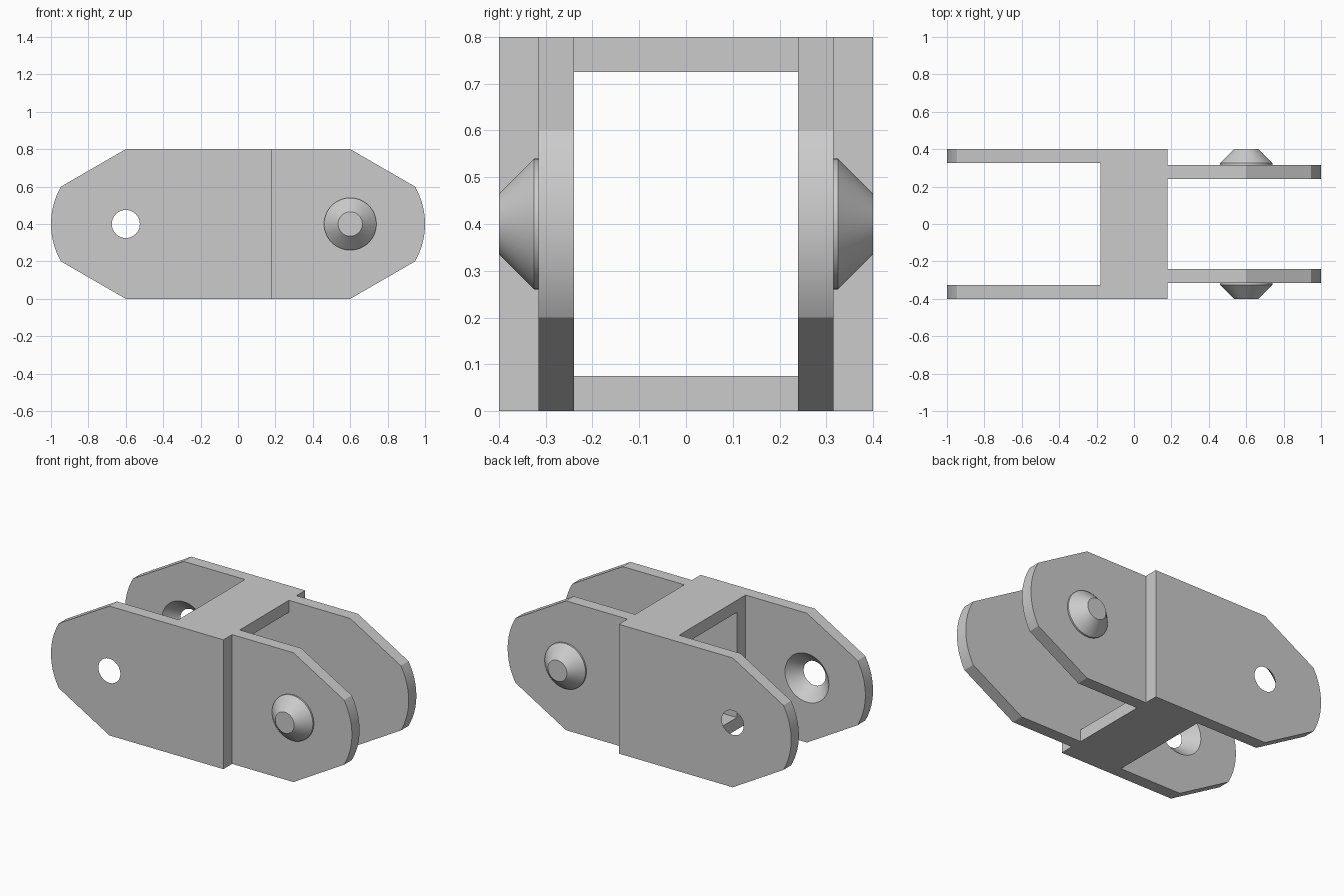
import bpy, bmesh, math

if "Cube" in bpy.data.objects:
    bpy.data.objects.remove(bpy.data.objects["Cube"])

grey = bpy.data.materials.new("light grey")
grey.diffuse_color = (0.6, 0.6, 0.6, 1)
grey.use_nodes = True
grey.node_tree.nodes["Principled BSDF"].inputs["Base Color"].default_value = grey.diffuse_color


def make_object(name, bm):
    bmesh.ops.recalc_face_normals(bm, faces=bm.faces)
    mesh = bpy.data.meshes.new(name)
    bm.to_mesh(mesh)
    bm.free()
    obj = bpy.data.objects.new(name, mesh)
    bpy.context.collection.objects.link(obj)
    mesh.materials.append(grey)
    return obj


def activate(obj):
    bpy.ops.object.select_all(action='DESELECT')
    obj.select_set(True)
    bpy.context.view_layer.objects.active = obj


def box(name, x0, x1, y0, y1, z0, z1):
    bm = bmesh.new()
    bmesh.ops.create_cube(bm, size=1)
    for v in bm.verts:
        v.co = (x1 if v.co.x > 0 else x0,
                y1 if v.co.y > 0 else y0,
                z1 if v.co.z > 0 else z0)
    return make_object(name, bm)


def lathe(name, x, z, side, profile, base_cap, n=48):
    """Stack rings (radius, distance from centre plane) along y."""
    bm = bmesh.new()
    rings = [[bm.verts.new((x + r * math.cos(2 * math.pi * i / n), side * y,
                            z + r * math.sin(2 * math.pi * i / n)))
              for i in range(n)] for r, y in profile]
    for a, b in zip(rings, rings[1:]):
        for i in range(n):
            j = (i + 1) % n
            bm.faces.new((a[i], a[j], b[j], b[i]))
    bm.faces.new(rings[-1])
    if base_cap:
        bm.faces.new(rings[0])
    obj = make_object(name, bm)
    if not base_cap and obj.data.polygons[-1].normal.y * side < 0:
        obj.data.flip_normals()
    return obj


def cut(obj, cutter):
    cutter.hide_render = True
    mod = obj.modifiers.new("cut", 'BOOLEAN')
    mod.operation = 'DIFFERENCE'
    mod.solver = 'EXACT'
    mod.object = cutter
    activate(obj)
    bpy.ops.object.modifier_apply(modifier=mod.name)
    bpy.data.objects.remove(cutter)


# Link body: side outline with tapered, rounded ends, extruded across y
right = [(0.6, 0.0)]
for i in range(17):
    a = math.radians(-30 + 60 * i / 16)
    right.append((0.6 + 0.4 * math.cos(a), 0.4 + 0.4 * math.sin(a)))
right.append((0.6, 0.8))
outline = right + [(-x, z) for x, z in reversed(right)]
bm = bmesh.new()
face = bm.faces.new([bm.verts.new((x, -0.4, z)) for x, z in outline])
ext = bmesh.ops.extrude_face_region(bm, geom=[face])
for v in ext["geom"]:
    if isinstance(v, bmesh.types.BMVert):
        v.co.y = 0.4
body = make_object("link_body", bm)

# Slot between the outer plates and slot between the inner plates
cut(body, box("outer_slot", -1.2, -0.18, -0.325, 0.325, -0.1, 0.9))
cut(body, box("inner_slot", 0.18, 1.2, -0.24, 0.24, -0.1, 0.9))
# Window through the middle, leaving top and bottom cross bars
cut(body, box("middle_window", -0.3, 0.3, -0.24, 0.24, 0.075, 0.725))
for side in (-1, 1):
    # Step the inner plates in from the outer ones
    y0, y1 = sorted((side * 0.315, side * 0.5))
    cut(body, box("plate_step", 0.18, 1.2, y0, y1, -0.1, 0.9))
    # Conical pin holes, wider on the inside
    cut(body, lathe("pin_hole", -0.6, 0.4, side,
                    [(0.165, 0.31), (0.065, 0.41)], True))

# Conical pins on the outside of the inner plates
pins = [lathe(name, 0.6, 0.4, side,
              [(0.14, 0.315), (0.14, 0.325), (0.065, 0.4)], False)
        for name, side in (("front_pin", -1), ("back_pin", 1))]

for obj in [body] + pins:
    activate(obj)
    bpy.ops.object.shade_smooth_by_angle(angle=math.radians(20))
